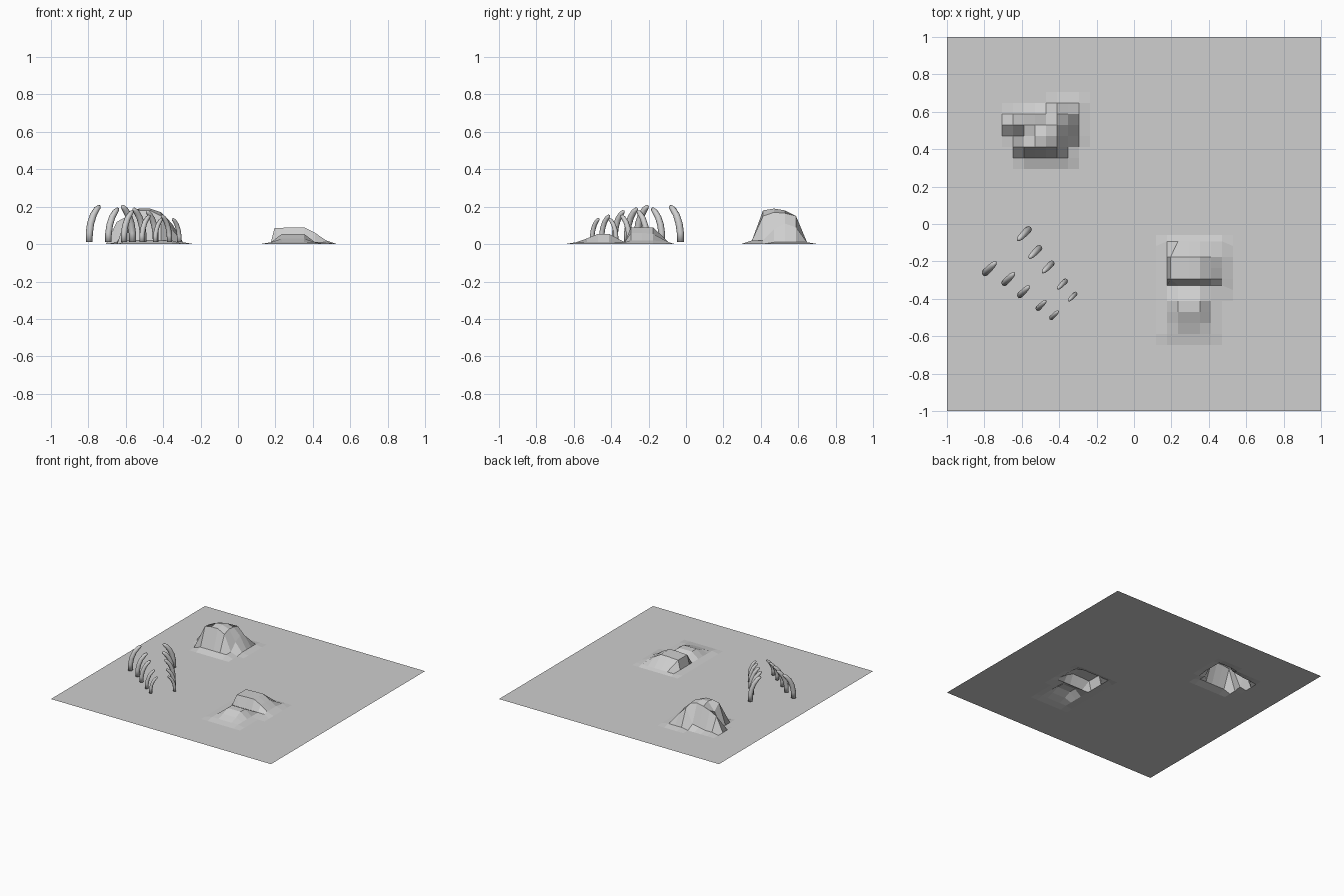
import bpy, bmesh, math
from mathutils import Vector

if "Cube" in bpy.data.objects:
    bpy.data.objects.remove(bpy.data.objects["Cube"])

grey = bpy.data.materials.new("pale grey")
grey.diffuse_color = (0.62, 0.62, 0.62, 1)
grey.use_nodes = True
grey.node_tree.nodes["Principled BSDF"].inputs["Base Color"].default_value = grey.diffuse_color
N = 34


def finish(bm, name, smooth=False):
    bmesh.ops.recalc_face_normals(bm, faces=bm.faces)
    for f in bm.faces:
        f.smooth = smooth
    me = bpy.data.meshes.new(name)
    bm.to_mesh(me)
    bm.free()
    me.materials.append(grey)
    ob = bpy.data.objects.new(name, me)
    bpy.context.collection.objects.link(ob)
    return ob


# Rock outcrops: first column, first row, heights in hundredths (rows front to back)
rocks = [
    (6, 23, [[0, 2, 2, 2, 2, 2, 0],
             [0, 17, 18, 18, 15, 2, 0],
             [1, 12, 19, 19, 17, 8, 1],
             [12, 15, 17, 18, 16.5, 11, 1],
             [1, 1, 2, 3, 15, 9, 1],
             [0, 0, 0, 0, 1, 1, 1]]),
    (20, 7, [[1, 1, 1, 1, 1],
             [1, 3, 3, 3, 1],
             [1, 5.5, 5.5, 5.5, 1],
             [1, 5.5, 5.5, 5.5, 1]]),
    (20, 11, [[1, 1, 1, 1, 1, 1],
              [1, 8.5, 9, 9, 6, 2],
              [1, 8.5, 9, 9, 6, 2],
              [1, 8.5, 9, 9, 5.5, 2],
              [1, 1, 1, 1, 1, 1]]),
]
height = {}
for c, r, rows in rocks:
    for j, row in enumerate(rows):
        for i, h in enumerate(row):
            height[c + i, r + j] = h / 100

# Terrain: one folded sheet, hollow under the rocks
bm = bmesh.new()
grid = {}
for i in range(N + 1):
    for j in range(N + 1):
        x, y = 2 * i / N - 1, 2 * j / N - 1
        if 20 <= i <= 25 and j in (11, 15):      # tighter front and back of the wide rock
            y += 0.025
        if i == 21 and 12 <= j <= 14:            # steep left wall of the wide rock
            x = 0.195
        grid[i, j] = bm.verts.new((x, y, height.get((i, j), 0)))
for i in range(N):
    for j in range(N):
        bm.faces.new([grid[i, j], grid[i + 1, j], grid[i + 1, j + 1], grid[i, j + 1]])
ground = finish(bm, "desert_ground")
if ground.data.polygons[0].normal.z < 0:
    ground.data.flip_normals()

# Rib profile: outward offset, height, radius
profile = [(.035, .01, .018), (.034, .06, .019), (.024, .11, .019),
           (.004, .155, .018), (-.022, .187, .016), (-.038, .199, .012), (-.046, .203, .006)]


def rib(name, cx, cy, side, s):
    out = Vector((side, side, 0)).normalized()
    across = Vector((-out.y, out.x, 0))
    pts = [Vector((cx, cy, .01 + (z - .01) * s)) + out * d * s for d, z, _ in profile]
    bm = bmesh.new()
    rings = []
    for k, p in enumerate(pts):
        t = (pts[min(k + 1, len(pts) - 1)] - pts[max(k - 1, 0)]).normalized()
        if k == 0:
            t = Vector((0, 0, 1))
        n = across.cross(t)
        rad = profile[k][2] * s
        rings.append([bm.verts.new(p + rad * (across * math.cos(a) + n * math.sin(a)))
                      for a in (q * math.tau / 8 for q in range(8))])
    for a, b in zip(rings, rings[1:]):
        for q in range(8):
            bm.faces.new([a[q], a[(q + 1) % 8], b[(q + 1) % 8], b[q]])
    bm.faces.new(rings[0])
    bm.faces.new(rings[-1])
    finish(bm, name, True)


# Rib cage: mirrored pairs shrinking along the diagonal (centre x, y, half spacing, scale)
pairs = [(-.68, -.145, .091, 1), (-.60, -.222, .070, .93), (-.525, -.296, .064, .86),
         (-.44, -.378, .055, .74), (-.378, -.438, .048, .65)]
for k, (x, y, h, s) in enumerate(pairs):
    rib(f"left_rib_{k + 1}", x - h, y - h, -1, s)
    rib(f"right_rib_{k + 1}", x + h, y + h, 1, s)
